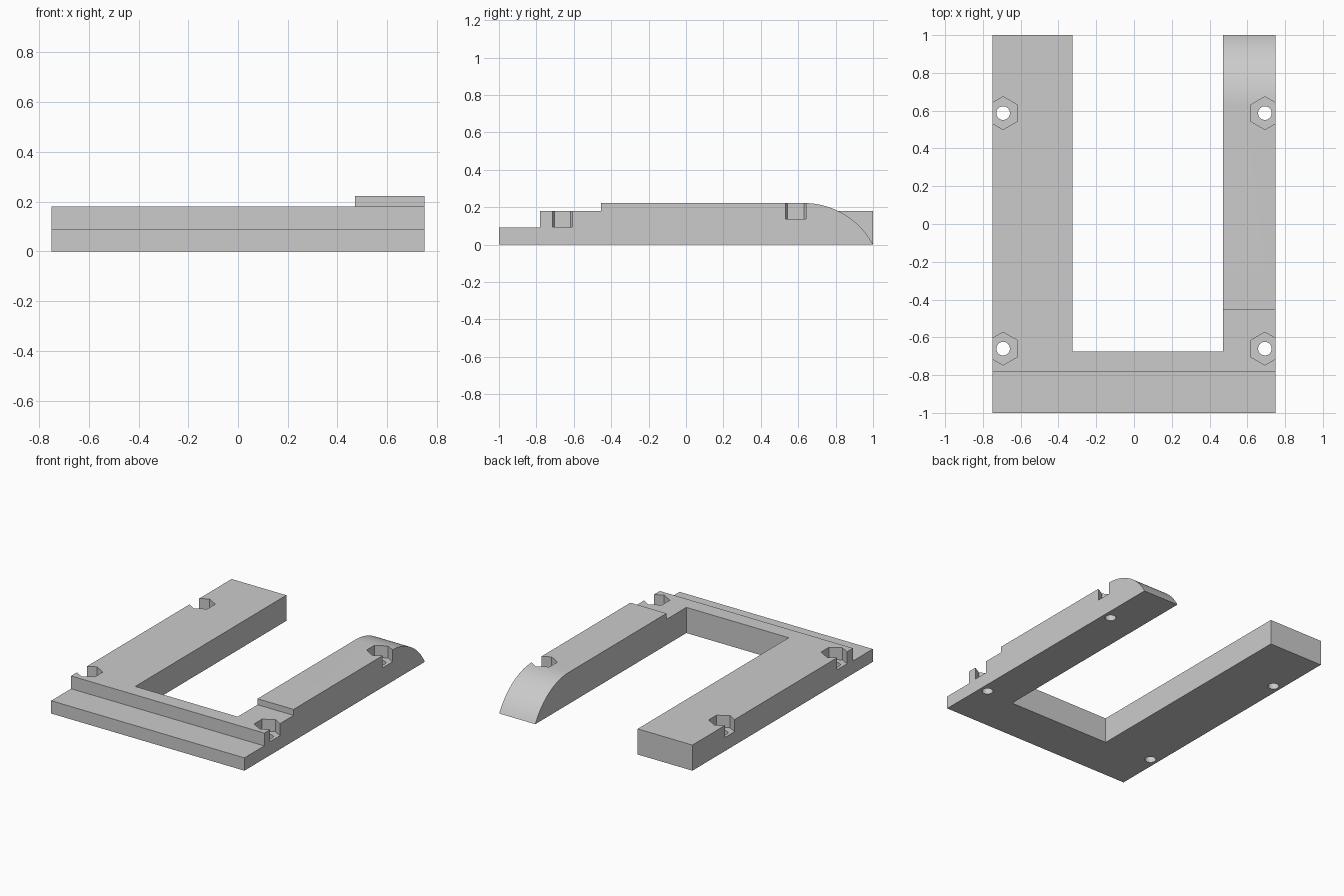
import bpy, bmesh, math

cube = bpy.data.objects.get("Cube")
if cube:
    bpy.data.objects.remove(cube, do_unlink=True)

grey = bpy.data.materials.new("plain grey")
grey.use_nodes = True
color = (0.6, 0.6, 0.6, 1)
grey.diffuse_color = color
grey.node_tree.nodes["Principled BSDF"].inputs["Base Color"].default_value = color

HALF_W, BACK, FRONT = 0.75, 1.0, -1.0
STEP_Y, STEP_Z, DECK_Z, RAIL_Z = -0.78, 0.09, 0.18, 0.222
INNER_Y, INNER_LEFT, INNER_RIGHT = -0.675, -0.325, 0.47


def finish(name, bm):
    bmesh.ops.recalc_face_normals(bm, faces=bm.faces)
    mesh = bpy.data.meshes.new(name)
    bm.to_mesh(mesh)
    bm.free()
    mesh.materials.append(grey)
    obj = bpy.data.objects.new(name, mesh)
    bpy.context.collection.objects.link(obj)
    return obj


def extrude_profile(name, points, x0, x1):
    """Side profile of (y, z) points swept from x0 to x1."""
    bm = bmesh.new()
    face = bm.faces.new([bm.verts.new((x0, y, z)) for y, z in points])
    swept = bmesh.ops.extrude_face_region(bm, geom=[face])["geom"]
    verts = [v for v in swept if isinstance(v, bmesh.types.BMVert)]
    bmesh.ops.translate(bm, verts=verts, vec=(x1 - x0, 0, 0))
    return finish(name, bm)


def prism(name, x, y, z0, z1, radius, sides):
    """Upright prism; its first corner points along y."""
    bm = bmesh.new()
    ring = [(i * math.tau / sides) for i in range(sides)]
    face = bm.faces.new([bm.verts.new((x + radius * math.sin(a),
                                       y + radius * math.cos(a), z0)) for a in ring])
    swept = bmesh.ops.extrude_face_region(bm, geom=[face])["geom"]
    verts = [v for v in swept if isinstance(v, bmesh.types.BMVert)]
    bmesh.ops.translate(bm, verts=verts, vec=(0, 0, z1 - z0))
    return finish(name, bm)


def combine(target, tool, operation):
    mod = target.modifiers.new("combine", "BOOLEAN")
    mod.operation, mod.object, mod.solver = operation, tool, "EXACT"
    bpy.context.view_layer.objects.active = target
    bpy.ops.object.modifier_apply(modifier=mod.name)
    bpy.data.objects.remove(tool, do_unlink=True)


# Stepped plate: wide arm and front bar, with the opening and thin arm cut away
step = [(FRONT, 0), (FRONT, STEP_Z), (STEP_Y, STEP_Z), (STEP_Y, DECK_Z)]
frame = extrude_profile("frame", step + [(BACK, DECK_Z), (BACK, 0)], -HALF_W, HALF_W)
opening = extrude_profile("opening_cutter", [(INNER_Y, -1), (INNER_Y, 1), (2, 1), (2, -1)],
                          INNER_LEFT, 1)
combine(frame, opening, "DIFFERENCE")

# Thin arm: raised rail whose back end rolls down to the ground
CURVE_Y = 0.63
run = BACK - CURVE_Y
radius = (run ** 2 + RAIL_Z ** 2) / (2 * RAIL_Z)
sweep = math.asin(run / radius)
SEGMENTS = 24
arc = [(CURVE_Y + radius * math.sin(sweep * i / SEGMENTS),
        RAIL_Z - radius + radius * math.cos(sweep * i / SEGMENTS))
       for i in range(SEGMENTS)] + [(BACK, 0)]
rail = extrude_profile("rail", [(INNER_Y, 0), (INNER_Y, DECK_Z), (-0.455, DECK_Z),
                                (-0.455, RAIL_Z)] + arc, INNER_RIGHT, HALF_W)
combine(frame, rail, "UNION")

# Hexagonal nut pockets, open at the outer edge, with round bolt holes
for side in (-1, 1):
    for y in (-0.66, 0.587):
        top = RAIL_Z if side > 0 and y > 0 else DECK_Z
        x = side * 0.693
        combine(frame, prism("nut_cutter", x, y, top - 0.085, 1, 0.087, 6), "DIFFERENCE")
        combine(frame, prism("bolt_cutter", x, y, -1, 1, 0.036, 32), "DIFFERENCE")

# Clean flat faces, smooth only the rolled end and holes
bm = bmesh.new()
bm.from_mesh(frame.data)
bmesh.ops.remove_doubles(bm, verts=bm.verts, dist=0.0001)
bmesh.ops.dissolve_limit(bm, angle_limit=math.radians(0.5), verts=bm.verts, edges=bm.edges)
bm.to_mesh(frame.data)
bm.free()
bpy.ops.object.select_all(action="DESELECT")
frame.select_set(True)
bpy.context.view_layer.objects.active = frame
bpy.ops.object.shade_smooth_by_angle(angle=math.radians(30))
